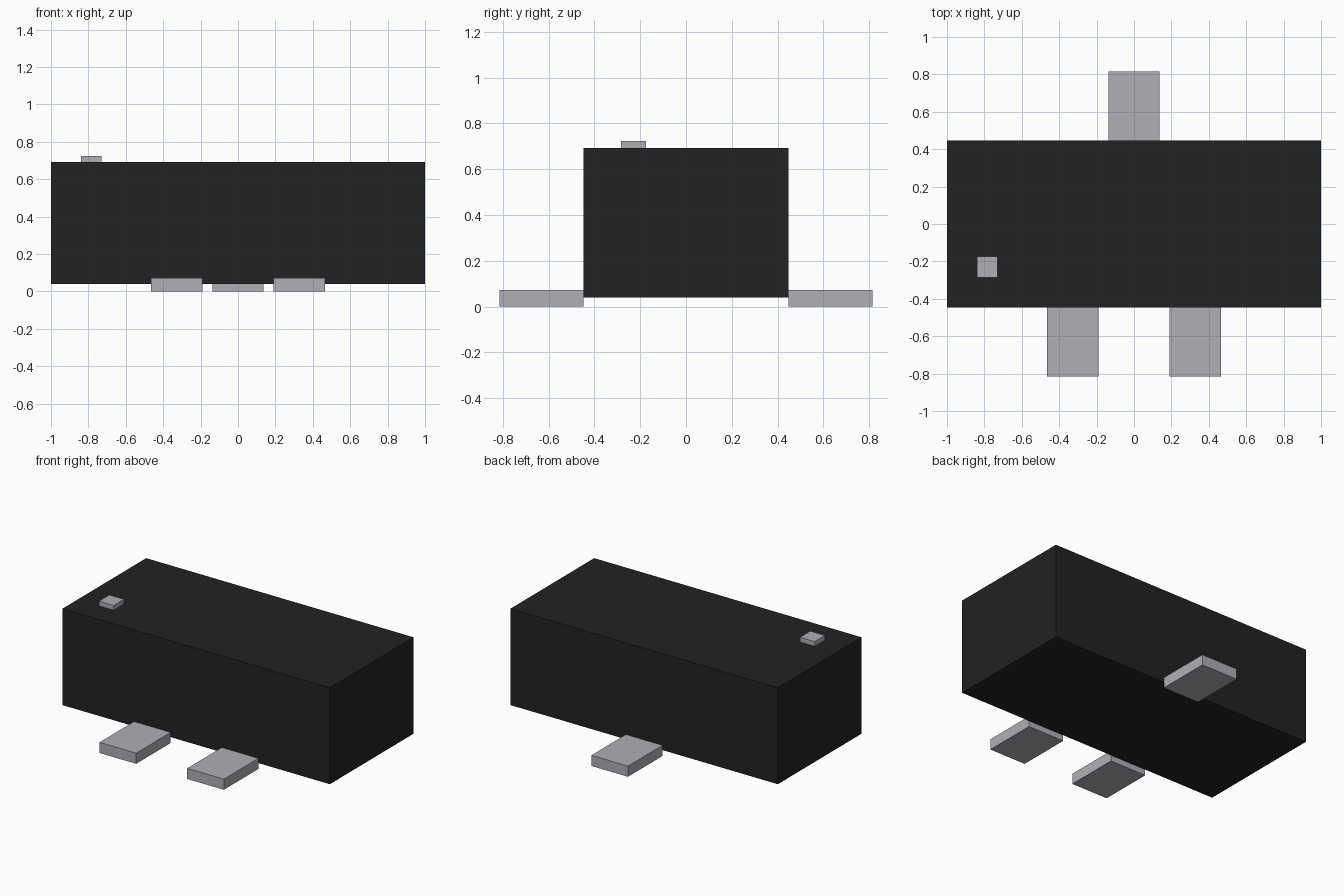
import bpy

cube = bpy.data.objects.get("Cube")
if cube:
    bpy.data.objects.remove(cube, do_unlink=True)


def make_material(name, colour):
    mat = bpy.data.materials.new(name)
    mat.use_nodes = True
    mat.diffuse_color = colour
    mat.node_tree.nodes["Principled BSDF"].inputs["Base Color"].default_value = colour
    return mat


def add_box(name, low, high, mat):
    """Box spanning two opposite corners."""
    centre = [(a + b) / 2 for a, b in zip(low, high)]
    size = [b - a for a, b in zip(low, high)]
    bpy.ops.mesh.primitive_cube_add(size=1, location=centre)
    box = bpy.context.object
    box.name = name
    box.scale = size
    bpy.ops.object.transform_apply(location=False, rotation=False, scale=True)
    box.data.materials.append(mat)
    return box


black = make_material("black plastic", (0.016, 0.016, 0.016, 1))
metal = make_material("grey metal", (0.43, 0.43, 0.46, 1))

half_depth = 0.447
reach = 0.815
half_width = 0.137
lead_top = 0.072
body_bottom, body_top = 0.04, 0.692

# Housing
add_box("body", (-1, -half_depth, body_bottom), (1, half_depth, body_top), black)

# Two front leads and one back lead, flush with the housing sides
for name, x, side in (("front_right_lead", -0.328, -1),
                      ("front_left_lead", 0.328, -1),
                      ("back_lead", 0, 1)):
    near, far = sorted((side * half_depth, side * reach))
    add_box(name, (x - half_width, near, 0), (x + half_width, far, lead_top), metal)

# Raised orientation marker on the top
add_box("orientation_marker", (-0.84, -0.285, body_top), (-0.73, -0.175, 0.724), metal)
